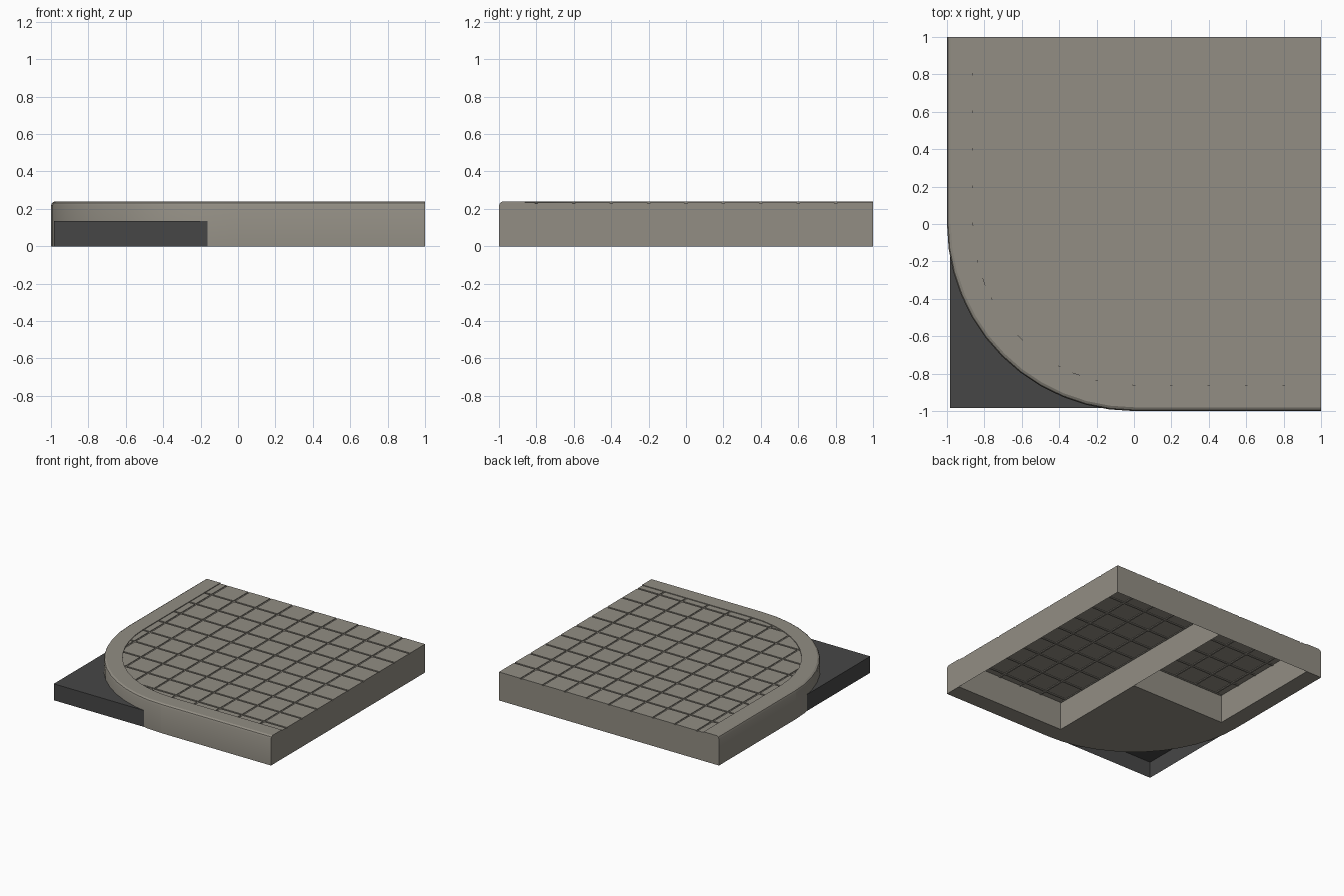
import bpy, bmesh, math
from mathutils import Vector

if "Cube" in bpy.data.objects:
    bpy.data.objects.remove(bpy.data.objects["Cube"])

R_IN, SEGS = 0.86, 12          # inner kerb radius, arc facets
GROOVE_Z, TILE_Z = 0.228, 0.234
PITCH, HALF_GAP = 0.2, 0.007   # paving grid


def material(name, rgb):
    m = bpy.data.materials.new(name)
    m.diffuse_color = (*rgb, 1)
    m.use_nodes = True
    m.node_tree.nodes["Principled BSDF"].inputs["Base Color"].default_value = m.diffuse_color
    return m


STONE = material("warm grey stone", (0.287, 0.268, 0.228))
ASPHALT = material("dark asphalt", (0.062, 0.062, 0.062))


def finish(name, bm, mat, smooth=False):
    bmesh.ops.recalc_face_normals(bm, faces=bm.faces)
    me = bpy.data.meshes.new(name)
    bm.to_mesh(me)
    bm.free()
    me.materials.append(mat)
    ob = bpy.data.objects.new(name, me)
    bpy.context.collection.objects.link(ob)
    if smooth:
        bpy.context.view_layer.objects.active = ob
        ob.select_set(True)
        bpy.ops.object.shade_smooth_by_angle(angle=math.radians(25))
        ob.select_set(False)
    return ob


def arc(r):
    # quarter circle from the left side round to the front
    return [(r * math.cos(a), r * math.sin(a)) for a in
            (math.pi + i * math.pi / 2 / SEGS for i in range(SEGS + 1))]


# Kerb cross-section: distance outward, height
PROFILE = [(R_IN, 0), (1, 0), (1, 0.218), (0.994, 0.232), (0.98, 0.24), (R_IN, 0.24)]


def kerb(name, stations):
    # stations: (origin, outward direction) pairs joined by the profile
    bm = bmesh.new()
    rings = [[bm.verts.new((o[0] + d[0] * r, o[1] + d[1] * r, z)) for r, z in PROFILE]
             for o, d in stations]
    n = len(PROFILE)
    for a, b in zip(rings, rings[1:]):
        for i in range(n):
            j = (i + 1) % n
            bm.faces.new((a[i], a[j], b[j], b[i]))
    bm.faces.new(rings[0])
    bm.faces.new(rings[-1])
    finish(name, bm, STONE, True)


kerb("left_kerb", [((0, 1), (-1, 0)), ((0, 0), (-1, 0))])
kerb("corner_kerb", [((0, 0), d) for d in arc(1)])
kerb("front_kerb", [((0, 0), (0, -1)), ((1, 0), (0, -1))])


def in_gap(v):
    k = round(v / PITCH)
    return abs(k) < 5 and abs(v - k * PITCH) < HALF_GAP


def paving(name, outline, closed_base=False):
    bm = bmesh.new()
    bm.faces.new([bm.verts.new((x, y, GROOVE_Z)) for x, y in outline])
    # cut the joint lines
    for axis in (Vector((1, 0, 0)), Vector((0, 1, 0))):
        for k in range(-4, 5):
            for s in (-1, 1):
                bmesh.ops.bisect_plane(bm, geom=bm.verts[:] + bm.edges[:] + bm.faces[:],
                                       plane_co=axis * (k * PITCH + s * HALF_GAP),
                                       plane_no=axis)
    rim = [e for e in bm.edges if e.is_boundary]
    # drop the skirt walls
    res = bmesh.ops.extrude_edge_only(bm, edges=rim)["geom"]
    for v in res:
        if isinstance(v, bmesh.types.BMVert):
            v.co.z = 0
    # raise the slabs
    tiles = []
    for f in bm.faces:
        c = f.calc_center_median()
        if all(abs(v.co.z - GROOVE_Z) < 1e-5 for v in f.verts) \
                and not in_gap(c.x) and not in_gap(c.y):
            tiles.append(f)
    up = bmesh.ops.extrude_face_region(bm, geom=tiles)["geom"]
    for v in up:
        if isinstance(v, bmesh.types.BMVert):
            v.co.z = TILE_Z
    old = [f for f in tiles if f.is_valid
           and all(abs(v.co.z - GROOVE_Z) < 1e-5 for v in f.verts)]
    if old:
        bmesh.ops.delete(bm, geom=old, context='FACES_ONLY')
    if closed_base:
        bm.faces.new([bm.verts.new((x, y, 0)) for x, y in outline])
    finish(name, bm, STONE)


# Two hollow straight sections and a closed corner section
paving("right_paving", [(0, -R_IN), (1, -R_IN), (1, 1), (0, 1)])
paving("back_left_paving", [(-R_IN, 0), (0, 0), (0, 1), (-R_IN, 1)])
paving("corner_paving", [(0, 0)] + arc(R_IN), True)

# Road patch outside the corner: open underneath, tucked just inside the kerb
E, H = 0.985, 0.135
curve = [p for p in arc(0.995) if p[0] > -E and p[1] > -E]
outline = [(-E, -E), (-E, -0.16)] + curve + [(-0.16, -E)]
bm = bmesh.new()
top = [bm.verts.new((x, y, H)) for x, y in outline]
bm.faces.new(top)
low = [bm.verts.new((x, y, 0)) for x, y in (outline[0], outline[1], outline[-1])]
bm.faces.new((top[0], top[1], low[1], low[0]))
bm.faces.new((top[-1], top[0], low[0], low[2]))
finish("road_patch", bm, ASPHALT)
